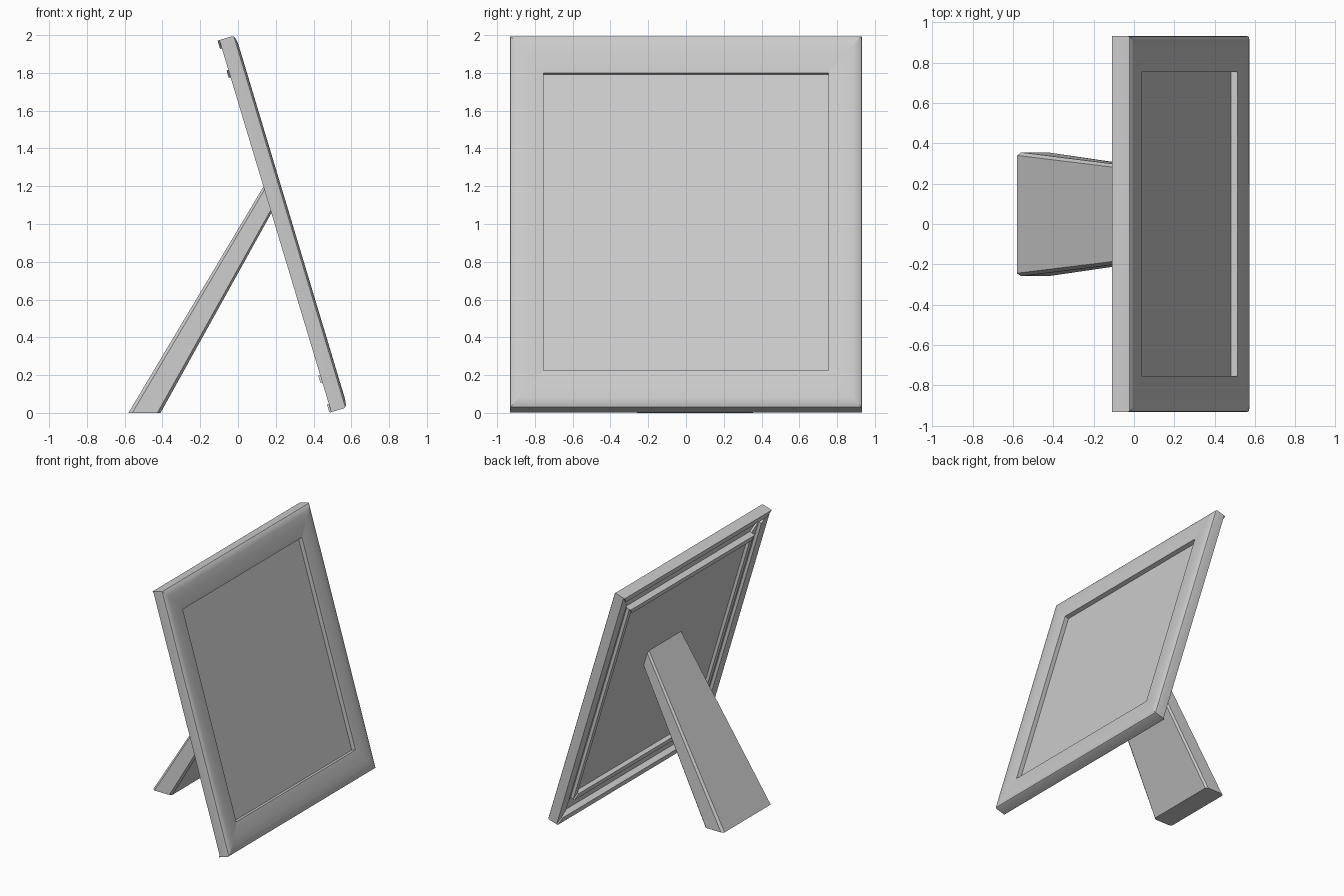
import bpy, bmesh
from mathutils import Vector
from math import radians

if "Cube" in bpy.data.objects:
    bpy.data.objects.remove(bpy.data.objects["Cube"])

# Tilted frame axes: n = out of the picture, u = up along the frame
N = Vector((0.9575, 0, 0.288))
U = Vector((-0.288, 0, 0.9575))
O = Vector((0.58, 0, 0.03))
W, L = 0.932, 2.057          # half width, slanted height
WY, WU = 0.178, 0.206        # bar widths


def place(n, y, u):
    return O + N * n + U * u + Vector((0, y, 0))


def prism(name, end_a, end_b, bevel=0.0):
    """Join two matching outlines into a closed solid."""
    bm = bmesh.new()
    a = [bm.verts.new(p) for p in end_a]
    b = [bm.verts.new(p) for p in end_b]
    k = len(a)
    bm.faces.new(a)
    bm.faces.new(b[::-1])
    for i in range(k):
        j = (i + 1) % k
        bm.faces.new((a[j], a[i], b[i], b[j]))
    bmesh.ops.recalc_face_normals(bm, faces=bm.faces)
    me = bpy.data.meshes.new(name)
    bm.to_mesh(me)
    bm.free()
    ob = bpy.data.objects.new(name, me)
    bpy.context.collection.objects.link(ob)
    bpy.ops.object.select_all(action='DESELECT')
    bpy.context.view_layer.objects.active = ob
    ob.select_set(True)
    bpy.ops.object.shade_smooth_by_angle(angle=radians(30))
    return ob


# Moulding cross-section: (fraction of bar width, n)
front = [(0, -0.02), (0.02, -0.011), (0.08, -0.004), (0.25, 0),
         (0.55, -0.001), (0.85, -0.004), (1, -0.008)]
rail = front + [(1, -0.1), (0.8, -0.1), (0.8, -0.05), (0.22, -0.05), (0.22, -0.1), (0, -0.1)]
stile = front + [(1, -0.09), (0.8, -0.09), (0.8, -0.065), (0.45, -0.065), (0.45, -0.09), (0, -0.09)]

# Mitred top and bottom rails
for name, top in (("bottom_rail", False), ("top_rail", True)):
    ends = [[place(n, s * (W - t * WY), L - t * WU if top else t * WU) for t, n in rail]
            for s in (-1, 1)]
    prism(name, *ends)

# Mitred side stiles
for name, s in (("left_stile", -1), ("right_stile", 1)):
    prism(name,
          [place(n, s * (W - t * WY), t * WU) for t, n in stile],
          [place(n, s * (W - t * WY), L - t * WU) for t, n in stile])

# Picture panel
y, u0, u1 = W - WY + 0.01, WU - 0.01, L - WU + 0.01
prism("picture_panel", *[[place(n, -y, u0), place(n, y, u0), place(n, y, u1), place(n, -y, u1)]
                         for n in (-0.042, -0.065)])

# Tapered easel leg, slightly off centre, with chamfered long edges
CY = 0.048


def leg_section(back, fore, h):
    back, fore = Vector(back), Vector(fore)
    pts = [(0, 0.015), (0.12, 0), (0.9, 0), (1, 0.015)]
    side = [(back.lerp(fore, f), h - c) for f, c in pts]
    return ([Vector((p.x, CY + w, p.y)) for p, w in side]
            + [Vector((p.x, CY - w, p.y)) for p, w in side[::-1]])


prism("easel_leg",
      leg_section((-0.58, 0), (-0.41, 0), 0.307),
      leg_section((0.163, 1.245), (0.2, 1.1), 0.216))
